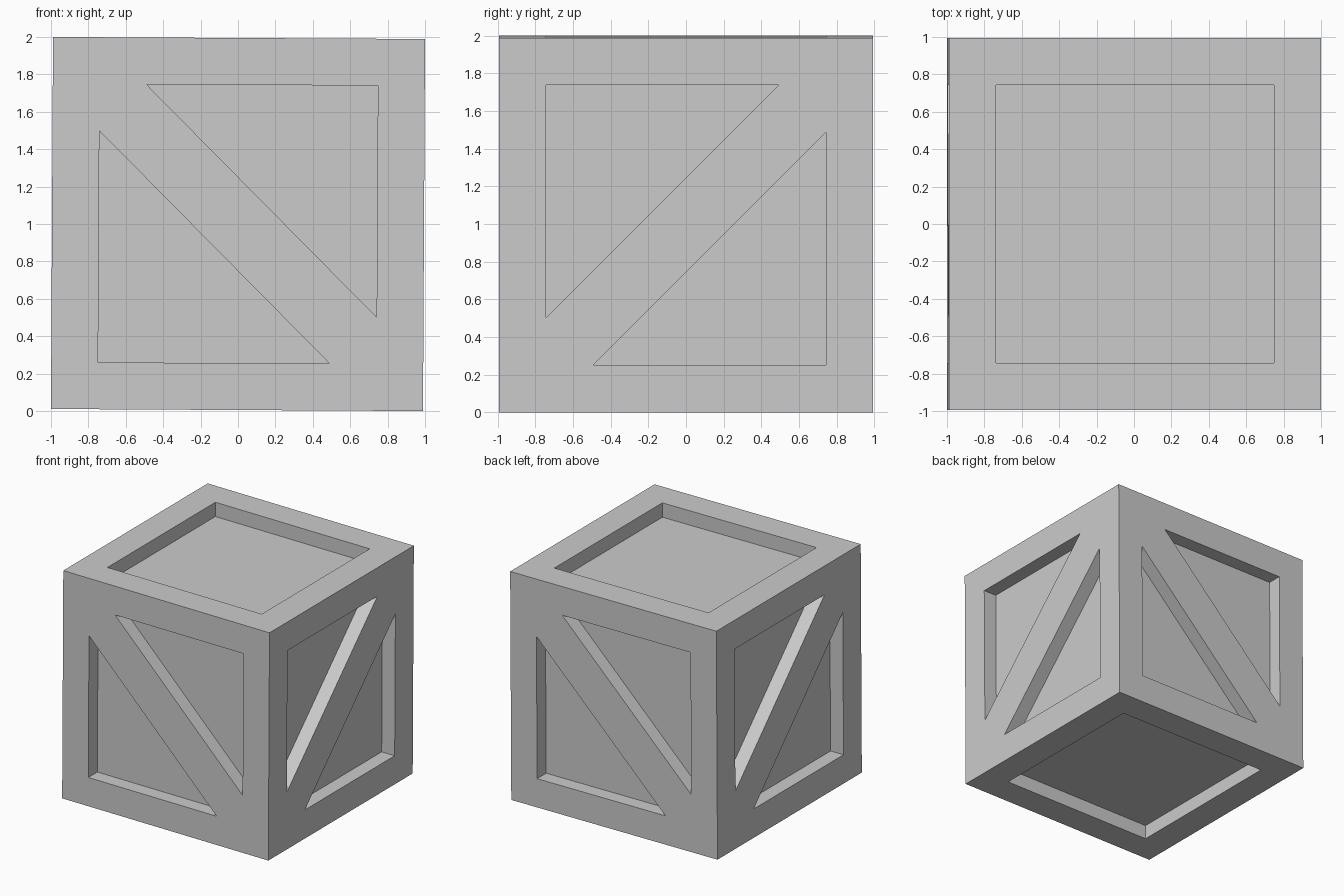
import bpy, bmesh
from math import pi
from mathutils import Matrix

if "Cube" in bpy.data.objects:
    bpy.data.objects.remove(bpy.data.objects["Cube"])

HALF = 0.9945     # half the crate's edge
INNER = 0.744     # half width of the recessed panels
GAP = 0.25        # diagonal brace offset
DEPTH = 0.125     # recess depth
TILT = 0.0055     # the crate leans very slightly


def add_pocket(bm, outline, turn):
    """Prism through the front skin, then turned onto another side."""
    rings = [[bm.verts.new(turn @ Matrix.Translation((u, y, v)).translation)
              for u, v in outline] for y in (-HALF - 0.1, -HALF + DEPTH)]
    n = len(outline)
    faces = [bm.faces.new(rings[0]), bm.faces.new(rings[1][::-1])]
    for i in range(n):
        j = (i + 1) % n
        faces.append(bm.faces.new((rings[0][i], rings[1][i], rings[1][j], rings[0][j])))
    bmesh.ops.recalc_face_normals(bm, faces=faces)


def make_object(name, bm):
    mesh = bpy.data.meshes.new(name)
    bm.to_mesh(mesh)
    bm.free()
    obj = bpy.data.objects.new(name, mesh)
    bpy.context.collection.objects.link(obj)
    return obj


# Solid crate block
bm = bmesh.new()
bmesh.ops.create_cube(bm, size=2 * HALF)
crate = make_object("crate", bm)

# Pockets: two triangles beside the brace on each side, a square on top and bottom
I, J = INNER, INNER - GAP
triangle = [(-I, -I), (J, -I), (-I, J)]
square = [(-I, -I), (I, -I), (I, I), (-I, I)]
bm = bmesh.new()
for k in range(4):
    turn = Matrix.Rotation(k * pi / 2, 4, 'Z')
    m = -1 if k % 2 else 1          # braces alternate direction
    for s in (1, -1):
        add_pocket(bm, [(m * s * u, s * v) for u, v in triangle], turn)
for angle in (pi / 2, -pi / 2):
    add_pocket(bm, square, Matrix.Rotation(angle, 4, 'X'))
cutter = make_object("panel_cutter", bm)
cutter.hide_render = True

# Carve the pockets
mod = crate.modifiers.new("panels", 'BOOLEAN')
mod.operation = 'DIFFERENCE'
mod.solver = 'EXACT'
mod.object = cutter
bpy.context.view_layer.objects.active = crate
bpy.ops.object.modifier_apply(modifier=mod.name)
bpy.data.objects.remove(cutter)

# Stand the crate on the ground with its slight lean
crate.data.transform(Matrix.Translation((0, 0, 1)) @ Matrix.Rotation(TILT, 4, 'Y'))
